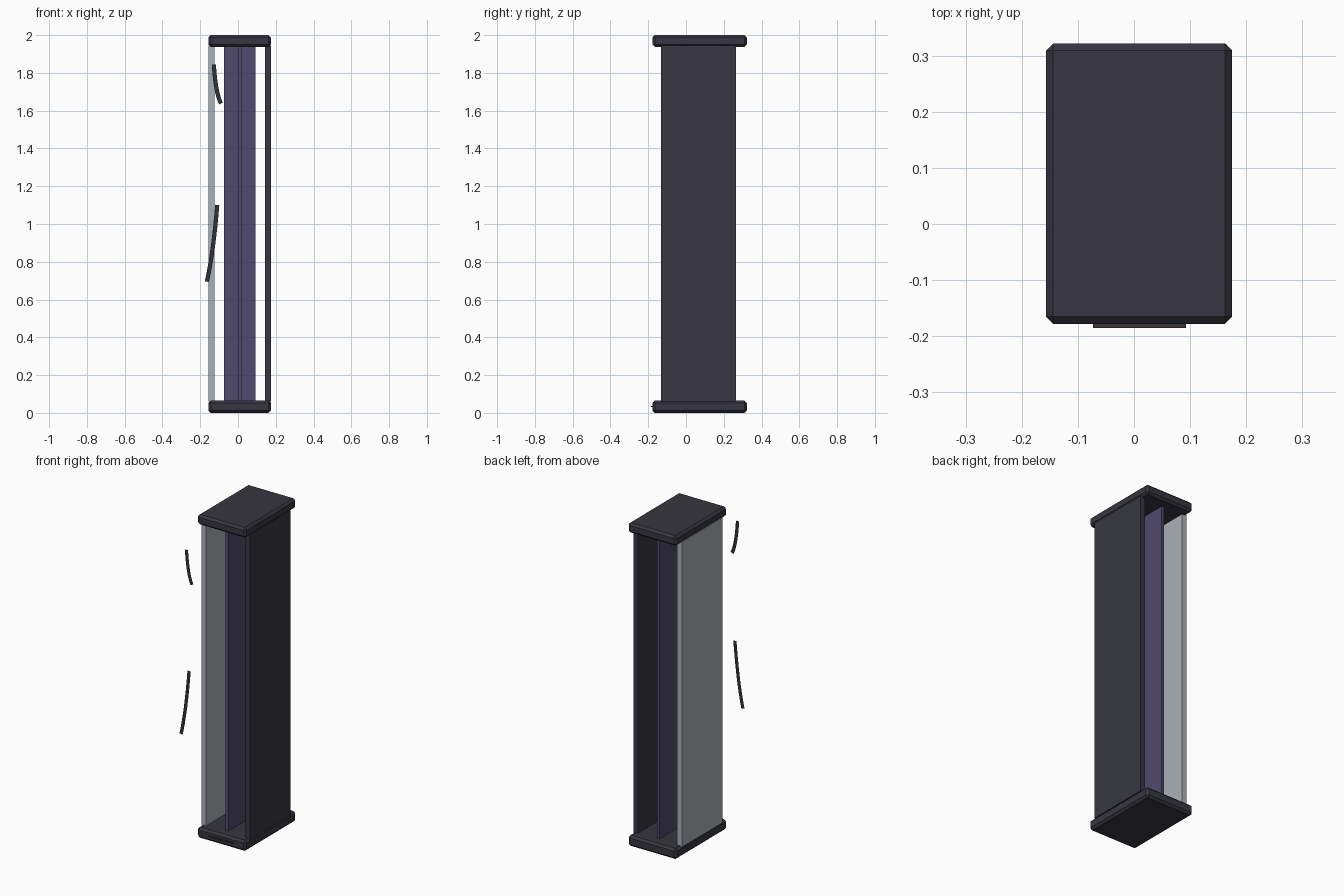
import bpy, bmesh
from mathutils import Vector

if "Cube" in bpy.data.objects:
    bpy.data.objects.remove(bpy.data.objects["Cube"])


def material(name, rgb):
    m = bpy.data.materials.new(name)
    m.diffuse_color = (*rgb, 1.0)
    m.use_nodes = True
    m.node_tree.nodes["Principled BSDF"].inputs["Base Color"].default_value = m.diffuse_color
    return m


DARK = material("charcoal", (0.038, 0.037, 0.054))
GLASS = material("pale_grey", (0.41, 0.44, 0.48))
PURPLE = material("muted_purple", (0.078, 0.068, 0.155))
STRIP = material("slate", (0.028, 0.032, 0.042))
BROWN = material("dark_brown", (0.045, 0.034, 0.038))


def finish(bm, name, mat):
    me = bpy.data.meshes.new(name)
    bm.to_mesh(me)
    bm.free()
    me.materials.append(mat)
    ob = bpy.data.objects.new(name, me)
    bpy.context.collection.objects.link(ob)
    return ob


def box(name, mat, lo, hi, bevel=0.0):
    """Box between two corners, with optional chamfered edges."""
    lo, hi = Vector(lo), Vector(hi)
    bm = bmesh.new()
    bmesh.ops.create_cube(bm, size=1.0)
    size, mid = hi - lo, (lo + hi) / 2
    for v in bm.verts:
        v.co = Vector([v.co[i] * size[i] + mid[i] for i in range(3)])
    if bevel:
        bmesh.ops.bevel(bm, geom=bm.edges[:], offset=bevel, segments=1,
                        affect='EDGES')
    return finish(bm, name, mat)


def ribbon(name, mat, path, width, y):
    """Flat curved strip following (x, z) points in an upright plane."""
    a, b, c = [Vector(p) for p in path]
    bm = bmesh.new()
    pairs = []
    steps = 10
    for i in range(steps + 1):
        t = i / steps
        p = a * (1 - t) ** 2 + b * 2 * t * (1 - t) + c * t * t
        d = ((b - a) * (1 - t) + (c - b) * t).normalized()
        n = Vector((-d.y, d.x)) * width / 2
        pairs.append([bm.verts.new((q.x, y, q.y)) for q in (p - n, p + n)])
    for (p0, p1), (q0, q1) in zip(pairs, pairs[1:]):
        bm.faces.new((p0, p1, q1, q0))
    return finish(bm, name, mat)


# Chamfered caps at the bottom and top
for name, z0, z1 in (("bottom_cap", 0.0, 0.066), ("top_cap", 1.938, 2.0)):
    box(name, DARK, (-0.157, -0.178, z0), (0.175, 0.322, z1), 0.013)

# Side panels: pale on the left, dark on the right
box("left_panel", GLASS, (-0.157, -0.133, 0.06), (-0.125, 0.265, 1.945))
box("right_panel", DARK, (0.143, -0.133, 0.06), (0.174, 0.265, 1.945))

# Crossed inner dividers
box("centre_divider", PURPLE, (0.0, -0.12, 0.06), (0.018, 0.26, 1.945))
box("cross_divider", PURPLE, (-0.073, 0.056, 0.06), (0.093, 0.074, 1.945))

# Thin lip on the front of the base
box("base_lip", BROWN, (-0.073, -0.185, 0.032), (0.093, -0.17, 0.037))

# Loose curved strips in front
ribbon("upper_strip", STRIP, [(-0.128, 1.845), (-0.118, 1.69), (-0.09, 1.638)],
       0.022, -0.321)
ribbon("lower_strip", STRIP, [(-0.11, 1.10), (-0.13, 0.85), (-0.165, 0.695)],
       0.022, -0.321)
